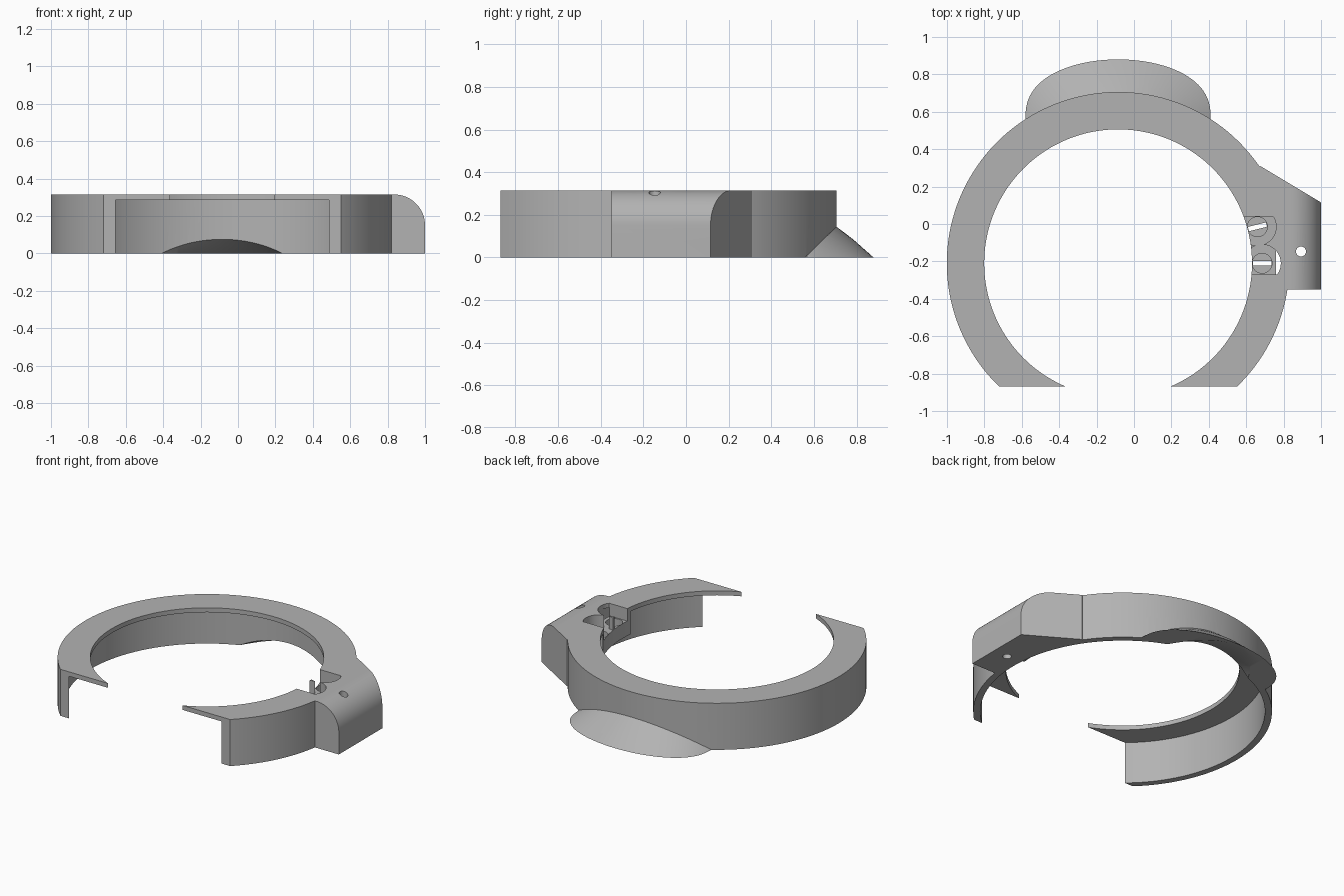
import bpy, bmesh, math
from mathutils import Vector, Matrix

cube = bpy.data.objects.get("Cube")
if cube:
    bpy.data.objects.remove(cube, do_unlink=True)

CX, CY, TOP = -0.085, -0.21, 0.315
R_OUT, R_WALL, R_LIP = 0.916, 0.873, 0.716

grey = bpy.data.materials.new("plain grey")
grey.use_nodes = True
grey.diffuse_color = (0.45, 0.45, 0.45, 1)
grey.node_tree.nodes["Principled BSDF"].inputs["Base Color"].default_value = (0.45, 0.45, 0.45, 1)


def finish(name, bm):
    bmesh.ops.recalc_face_normals(bm, faces=bm.faces)
    mesh = bpy.data.meshes.new(name)
    bm.to_mesh(mesh)
    bm.free()
    mesh.materials.append(grey)
    ob = bpy.data.objects.new(name, mesh)
    bpy.context.collection.objects.link(ob)
    return ob


def prism(name, points, direction):
    """Extrude a closed outline of 3D points along a direction."""
    bm = bmesh.new()
    face = bm.faces.new([bm.verts.new(p) for p in points])
    out = bmesh.ops.extrude_face_region(bm, geom=[face])
    moved = [v for v in out["geom"] if isinstance(v, bmesh.types.BMVert)]
    bmesh.ops.translate(bm, verts=moved, vec=direction)
    return finish(name, bm)


def upright(name, outline, z0, z1):
    return prism(name, [(x, y, z0) for x, y in outline], (0, 0, z1 - z0))


def circle(x, y, r, n=48):
    return [(x + r * math.cos(i * math.tau / n), y + r * math.sin(i * math.tau / n)) for i in range(n)]


def rect(x0, x1, y0, y1):
    return [(x0, y0), (x1, y0), (x1, y1), (x0, y1)]


def combine(target, tool, operation):
    """Apply a boolean and remove the tool."""
    mod = target.modifiers.new("combine", 'BOOLEAN')
    mod.operation = operation
    mod.solver = 'EXACT'
    mod.object = tool
    bpy.ops.object.select_all(action='DESELECT')
    bpy.context.view_layer.objects.active = target
    target.select_set(True)
    bpy.ops.object.modifier_apply(modifier=mod.name)
    bpy.data.objects.remove(tool, do_unlink=True)


# Ring: outer wall with a thin inward lip along the top
bm = bmesh.new()
section = [(R_OUT, 0), (R_OUT, TOP), (R_LIP, TOP), (R_LIP, 0.285), (R_WALL, 0.285), (R_WALL, 0)]
verts = [bm.verts.new((CX + r, CY, z)) for r, z in section]
edges = [bm.edges.new((verts[i - 1], verts[i])) for i in range(len(verts))]
bmesh.ops.spin(bm, geom=verts + edges, cent=(CX, CY, 0), axis=(0, 0, 1), angle=math.tau, steps=144)
bmesh.ops.remove_doubles(bm, verts=bm.verts, dist=0.0001)
ring = finish("clamp_ring", bm)

# Side lug with a rounded upper outer edge
lug = upright("side_lug", [(0.6, 0.25), (0.675, 0.31), (1, 0.115), (1, -0.35), (0.7, -0.35)], 0, TOP)
round_edge = [(0.5, -0.5, 0), (1, -0.5, 0)]
for i in range(17):
    a = i / 16 * math.pi / 2
    round_edge.append((0.835 + 0.165 * math.cos(a), -0.5, 0.15 + 0.165 * math.sin(a)))
round_edge.append((0.5, -0.5, TOP))
combine(lug, prism("lug_profile", round_edge, (0, 1, 0)), 'INTERSECT')
combine(lug, upright("lug_bore", circle(CX, CY, 0.885, 144), -1, 1), 'DIFFERENCE')
combine(ring, lug, 'UNION')

# Boss under the lip that carries the two screw pockets
boss = upright("screw_boss", rect(0.5, 0.76, -0.3, 0.07), 0.13, 0.3)
combine(boss, upright("boss_bore", circle(CX, CY, R_LIP, 144), -1, 1), 'DIFFERENCE')
combine(ring, boss, 'UNION')

# Thumb tab: lofted from an arc on the wall to the outline at the base
bm = bmesh.new()
rows = []
STEPS = 48
for i in range(STEPS + 1):
    a = math.pi * (i / STEPS - 0.5)
    c = max(math.cos(a), 0.0)
    u = 0.495 * math.sin(a)
    x = CX + u
    wall_y = CY + math.sqrt(0.895 ** 2 - u * u)
    height = 0.004 + 0.156 * max(0, (wall_y - 0.536) / 0.149)
    rim_y = 0.57 + 0.31 * c ** 0.83
    mid_y = (wall_y + rim_y) / 2
    rows.append([bm.verts.new(p) for p in (
        (x, wall_y, height), (x, mid_y, height * 0.54), (x, rim_y, 0), (x, wall_y, 0))])
for a, b in zip(rows, rows[1:]):
    for k in range(4):
        bm.faces.new((a[k - 1], a[k], b[k], b[k - 1]))
bm.faces.new(rows[0])
bm.faces.new(rows[-1])
combine(ring, finish("thumb_tab", bm), 'UNION')

# Sloping arched hollow beneath the tab and through the wall
tilt, radius = 0.363, 0.61
bm = bmesh.new()
centre = Vector((CX, 0.8, 0.023)) - radius * Vector((0, math.sin(tilt), math.cos(tilt)))
bmesh.ops.create_cone(bm, cap_ends=True, segments=160, radius1=radius, radius2=radius, depth=0.47,
                      matrix=Matrix.Translation(centre) @ Matrix.Rotation(-math.pi / 2 - tilt, 4, 'X'))
combine(ring, finish("tab_hollow", bm), 'DIFFERENCE')

# Front opening
combine(ring, upright("front_opening", rect(-2, 2, -2, -0.87), -1, 1), 'DIFFERENCE')

# Two flat-sided pockets, each with a round recess and a through slot
for x, y, low, high, turn in ((0.66, -0.015, -1, 0.04, 0.25), (0.685, -0.21, -0.27, 1, 0)):
    outline = [(px, min(max(py, low), high)) for px, py in circle(x, y, 0.1)]
    clean = [p for i, p in enumerate(outline)
             if not (p[1] in (low, high) and outline[i - 1][1] == p[1]
                     and outline[(i + 1) % len(outline)][1] == p[1])]
    combine(ring, upright("pocket", clean, 0.23, 0.5), 'DIFFERENCE')
    combine(ring, upright("recess", circle(x, y, 0.053, 32), 0.18, 0.5), 'DIFFERENCE')
    slot = []
    for px, py in rect(-0.05, 0.05, -0.012, 0.012):
        slot.append((x + px * math.cos(turn) - py * math.sin(turn),
                     y + px * math.sin(turn) + py * math.cos(turn)))
    combine(ring, upright("slot", slot, -1, 1), 'DIFFERENCE')

# Small hole down through the lug
combine(ring, upright("pin_hole", circle(0.893, -0.147, 0.027, 24), -1, 1), 'DIFFERENCE')

bpy.ops.object.shade_smooth_by_angle(angle=math.radians(30))
